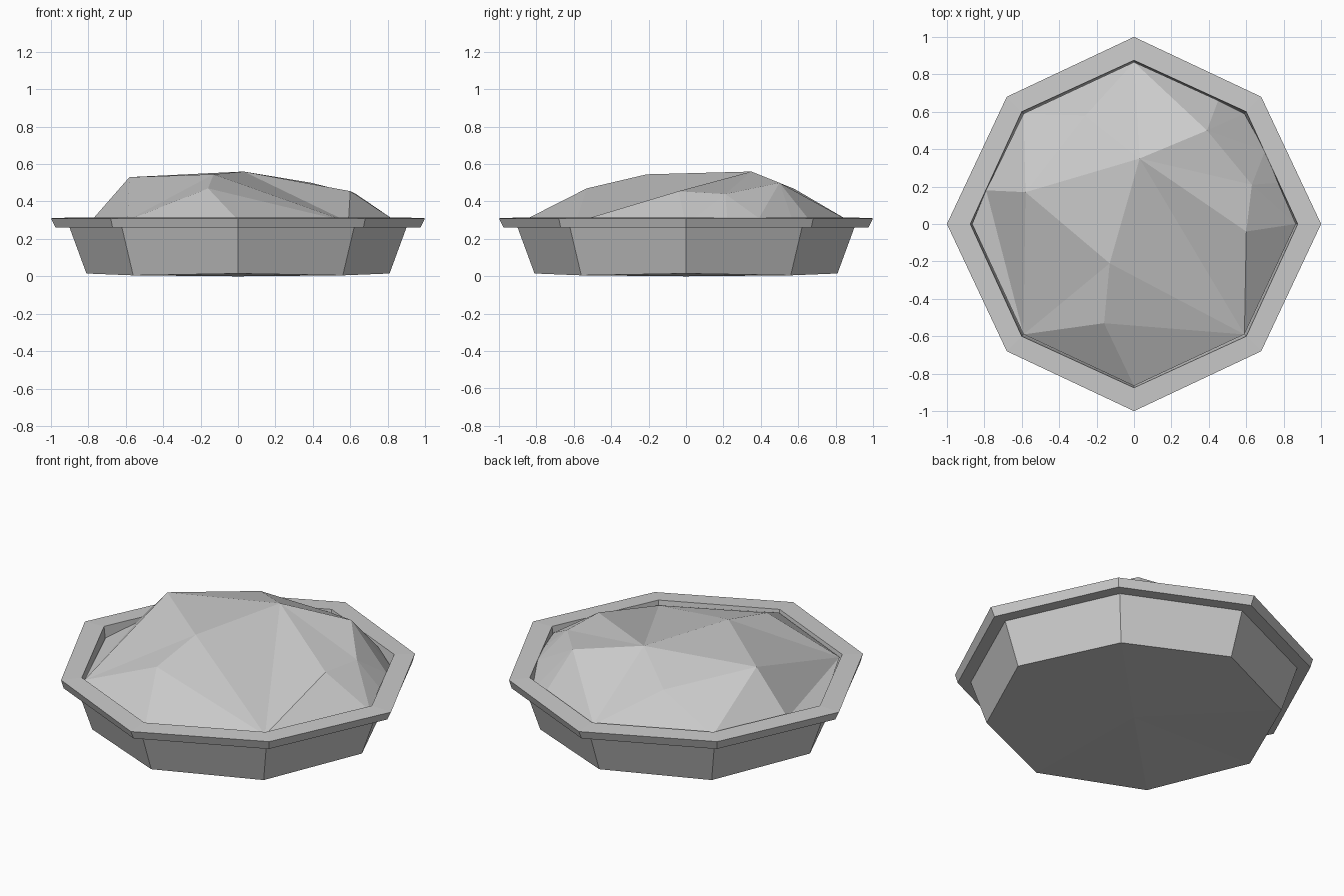
import bpy
import bmesh

default_cube = bpy.data.objects.get("Cube")
if default_cube:
    bpy.data.objects.remove(default_cube, do_unlink=True)


def make_material(name, value):
    material = bpy.data.materials.new(name)
    material.use_nodes = True
    colour = (value, value, value, 1)
    material.diffuse_color = colour
    shader = material.node_tree.nodes["Principled BSDF"]
    shader.inputs["Base Color"].default_value = colour
    shader.inputs["Roughness"].default_value = 0.9
    return material


def make_object(name, bm, material):
    mesh = bpy.data.meshes.new(name)
    bm.to_mesh(mesh)
    bm.free()
    mesh.materials.append(material)
    part = bpy.data.objects.new(name, mesh)
    bpy.context.collection.objects.link(part)


def octagon(bm, axis, diagonal, z_axis, z_diagonal):
    # Eight points: on the axes at one radius, on the diagonals at another
    directions = [(1, 0), (1, 1), (0, 1), (-1, 1), (-1, 0), (-1, -1), (0, -1), (1, -1)]
    ring = []
    for x, y in directions:
        on_diagonal = x * y != 0
        size = diagonal if on_diagonal else axis
        height = z_diagonal if on_diagonal else z_axis
        ring.append(bm.verts.new((x * size, y * size, height)))
    return ring


def bridge(bm, lower, upper):
    for i in range(len(lower)):
        j = (i + 1) % len(lower)
        bm.faces.new((lower[i], lower[j], upper[j], upper[i]))


def fan(bm, hub, path):
    for a, b in zip(path, path[1:]):
        bm.faces.new((hub, a, b))


grey = make_material("plain grey", 0.6)

# Eight-sided tray: outer wall, overhanging rim, inner wall and floor
bm = bmesh.new()
tray_profile = [
    (0.81, 0.56, 0.015, 0.005),
    (0.90, 0.62, 0.26, 0.26),
    (0.975, 0.67, 0.26, 0.26),
    (1.0, 0.68, 0.31, 0.31),
    (0.875, 0.60, 0.315, 0.315),
    (0.865, 0.592, 0.22, 0.22),
    (0.78, 0.54, 0.05, 0.05),
]
rings = [octagon(bm, *row) for row in tray_profile]
for lower, upper in zip(rings, rings[1:]):
    bridge(bm, lower, upper)
for ring, z in ((rings[0], 0), (rings[-1], 0.05)):
    fan(bm, bm.verts.new((0, 0, z)), ring + ring[:1])
bmesh.ops.recalc_face_normals(bm, faces=bm.faces)
make_object("tray", bm, grey)

# Faceted mound: peaks and edge points
bm = bmesh.new()


def point(x, y, z):
    return bm.verts.new((x, y, z))


crown = point(0.03, 0.35, 0.56)
ridge = point(-0.13, -0.21, 0.545)
left_peak = point(-0.58, 0.17, 0.53)
back_peak = point(-0.26, 0.58, 0.467)
front_peak = point(-0.16, -0.53, 0.47)
back_knoll = point(0.39, 0.50, 0.50)
side_knoll = point(0.60, -0.04, 0.455)
dip = point(0.63, 0.21, 0.44)
north = point(0, 0.865, 0.30)
notch = point(0.45, 0.66, 0.30)
northeast = point(0.59, 0.59, 0.24)
shelf = point(0.70, 0.39, 0.31)
step = point(0.77, 0.22, 0.31)
east = point(0.865, 0, 0.28)
southeast = point(0.59, -0.59, 0.29)
south = point(0, -0.865, 0.30)
southwest = point(-0.59, -0.59, 0.30)
west = point(-0.865, 0, 0.25)
west_step = point(-0.79, 0.18, 0.29)
northwest = point(-0.59, 0.59, 0.29)

# Facets spread from each peak to its neighbours
fan(bm, left_peak, [ridge, crown, back_peak, northwest, west_step, southwest, ridge])
fan(bm, crown, [back_peak, north, back_knoll, dip, side_knoll, southeast, ridge])
fan(bm, back_knoll, [north, notch, northeast, shelf, dip])
fan(bm, dip, [shelf, step, east, side_knoll])
fan(bm, front_peak, [ridge, southeast, south, southwest, ridge])
fan(bm, back_peak, [northwest, north])
fan(bm, southeast, [side_knoll, east])
fan(bm, west, [northwest, west_step, southwest])

# Turn every facet upward
for face in bm.faces:
    face.normal_update()
    if face.normal.z < 0:
        face.normal_flip()
make_object("mound", bm, grey)
